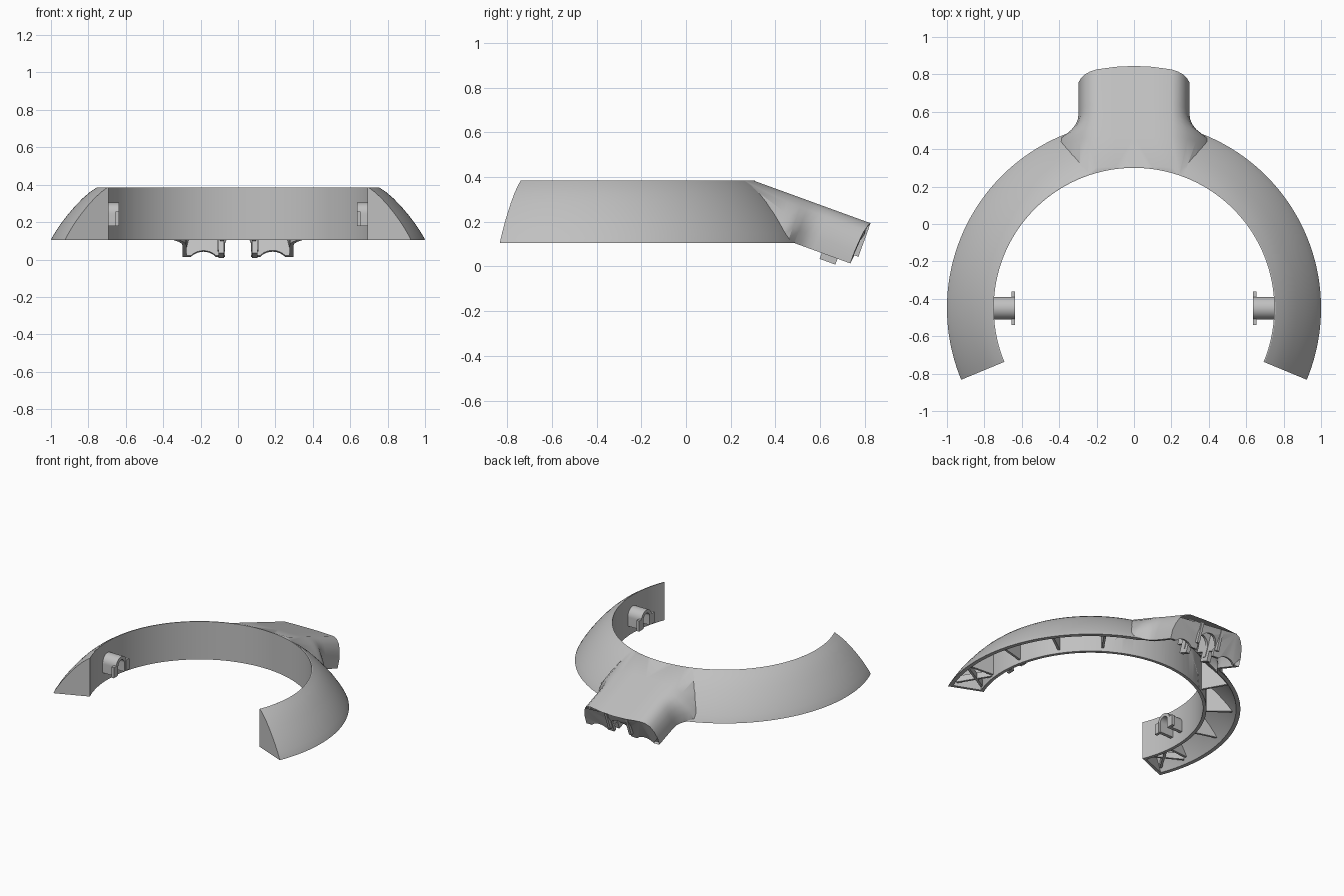
import bpy, bmesh, math
from mathutils import Vector

cube = bpy.data.objects.get("Cube")
if cube:
    bpy.data.objects.remove(cube, do_unlink=True)

grey = bpy.data.materials.new("light_grey_plastic")
grey.use_nodes = True
grey.diffuse_color = (0.53, 0.53, 0.53, 1)
grey.node_tree.nodes["Principled BSDF"].inputs["Base Color"].default_value = (0.53, 0.53, 0.53, 1)

CY = -0.45                      # ring centre along y
TILT = math.radians(20)         # downward slope of the neck


def loft(name, loops):
    """Closed solid through a row of equal-length loops, capped at both ends."""
    bm = bmesh.new()
    rows = [[bm.verts.new(p) for p in loop] for loop in loops]
    n = len(rows[0])
    for a, b in zip(rows, rows[1:]):
        for i in range(n):
            j = (i + 1) % n
            bm.faces.new((a[i], a[j], b[j], b[i]))
    bm.faces.new(rows[0])
    bm.faces.new(rows[-1])
    bmesh.ops.recalc_face_normals(bm, faces=bm.faces)
    mesh = bpy.data.meshes.new(name)
    bm.to_mesh(mesh)
    bm.free()
    obj = bpy.data.objects.new(name, mesh)
    bpy.context.collection.objects.link(obj)
    mesh.materials.append(grey)
    return obj


def combine(target, other, operation):
    """Apply a boolean and discard the second solid."""
    mod = target.modifiers.new("bool", 'BOOLEAN')
    mod.operation, mod.object, mod.solver = operation, other, 'EXACT'
    bpy.context.view_layer.objects.active = target
    bpy.ops.object.modifier_apply(modifier=mod.name)
    bpy.data.objects.remove(other, do_unlink=True)


def smooth(obj):
    bpy.ops.object.select_all(action='DESELECT')
    obj.select_set(True)
    bpy.context.view_layer.objects.active = obj
    bpy.ops.object.shade_smooth_by_angle(angle=math.radians(30))


def polar(r, deg, z):
    a = math.radians(deg)
    return Vector((r * math.cos(a), CY + r * math.sin(a), z))


def sweep(name, profile, start, end, steps=120):
    angles = [start + (end - start) * i / steps for i in range(steps + 1)]
    return loft(name, [[polar(r, a, z) for r, z in profile] for a in angles])


def tilted(x, t, h):
    """Point in the neck's sloping frame: t along it, h above its top."""
    c, s = math.cos(TILT), math.sin(TILT)
    return Vector((x, 0.30 + t * c + h * s, 0.385 - t * s + h * c))


def tilted_box(name, x0, x1, t0, t1, h0, h1):
    return loft(name, [[tilted(x, t, h) for x, h in
                        ((x0, h0), (x1, h0), (x1, h1), (x0, h1))] for t in (t0, t1)])


def tilted_rod(name, x, h, r, t0, t1):
    ring = [math.tau * i / 32 for i in range(32)]
    return loft(name, [[tilted(x + r * math.cos(a), t, h + r * math.sin(a)) for a in ring]
                       for t in (t0, t1)])


def hole(r):
    ring = [360 * i / 192 for i in range(192)]
    return loft("hole_cutter", [[polar(r, a, z) for a in ring] for z in (-0.3, 0.7)])


def neck(name, inset, t_start, t_end, floor):
    half = [(0.2, 0), (0.235, -0.012), (0.265, -0.04), (0.285, -0.085), (0.297, -0.14), (0.297, floor)]
    loops = []
    for t in (t_start, 0.18, 0.21, 0.24, 0.27, 0.3, 0.33, 0.36, t_end):
        flare = min(0.11, 8 * max(0, 0.35 - t) ** 2)
        side = []
        for x, h in half:
            w = x - inset + flare * min(1, -h / 0.2)
            side.append((w, h if h == floor else h - inset))
        section = side[::-1] + [(x, side[0][1]) for x in (0.1, 0, -0.1)] + [(-x, h) for x, h in side]
        bow = 0.5 if t == t_end else 0
        loops.append([tilted(x, t - bow * x * x, h) for x, h in section])
    return loft(name, loops)


# Outer body: open ring with a sloping neck at the back
outer_curve = [(0.756, 0.385), (0.79, 0.362), (0.83, 0.328), (0.87, 0.287), (0.91, 0.24),
               (0.945, 0.195), (0.975, 0.15), (0.993, 0.12), (1.0, 0.105)]
shell = sweep("ring_shell", [(0.75, 0.105), (0.75, 0.385)] + outer_curve, -22.5, 202.5)
stem = neck("neck", 0, -0.04, 0.58, -0.2)
combine(stem, hole(0.7515), 'DIFFERENCE')
lid = loft("lid_cutter", [[(x, y, z) for x, y in ((-1, -1), (1, -1), (1, 1), (-1, 1))]
                          for z in (0.3845, 0.8)])
combine(stem, lid, 'DIFFERENCE')
combine(shell, stem, 'UNION')

# Hollow underside
ceiling = [(r - 0.019, z - 0.019) for r, z in outer_curve[2:]]
cavity = sweep("ring_cavity", [(0.773, 0.05), (0.773, 0.363), (0.775, 0.363)] + ceiling
               + [(0.978, 0.05)], -21.2, 201.2)
combine(shell, cavity, 'DIFFERENCE')
neck_cavity = neck("neck_cavity", 0.021, 0.0, 0.552, -0.32)
combine(neck_cavity, hole(0.7715), 'DIFFERENCE')
combine(shell, neck_cavity, 'DIFFERENCE')

# Notch for a cable and shallow scoops in the neck's end wall
combine(shell, tilted_rod("notch_cutter", 0, -0.135, 0.07, 0.5, 0.7), 'DIFFERENCE')
combine(shell, tilted_box("slot_cutter", -0.069, 0.069, 0.5, 0.7, -0.3, -0.135), 'DIFFERENCE')
for s in (-1, 1):
    combine(shell, tilted_rod("scoop_cutter", s * 0.185, -0.26, 0.09, 0.5, 0.7), 'DIFFERENCE')
smooth(shell)

# Arched cable saddle inside the neck
arch = tilted_box("cable_saddle", -0.11, 0.11, 0.425, 0.45, -0.2, -0.015)
combine(arch, tilted_rod("arch_cutter", 0, -0.135, 0.072, 0.3, 0.6), 'DIFFERENCE')
combine(arch, tilted_box("gap_cutter", -0.071, 0.071, 0.3, 0.6, -0.3, -0.135), 'DIFFERENCE')
smooth(arch)


def radial_rib(name, deg):
    edge = [(0.762, 0.13), (0.762, 0.37)] + [(r - 0.01, z - 0.01) for r, z in outer_curve[1:7]]
    side = polar(1, deg + 90, 0) - Vector((0, CY, 0))
    return loft(name, [[polar(r, deg, z) + side * d for r, z in edge] for d in (-0.008, 0.008)])


def beam(name, a, b, z0, z1):
    side = (b - a).cross(Vector((0, 0, 1))).normalized() * 0.008
    return loft(name, [[Vector((p.x, p.y, z)) + side * k for k in (-1, 1) for z in
                        ((z0, z1) if k < 0 else (z1, z0))] for p in (a, b)])


for s, label in ((1, "left"), (-1, "right")):
    def at(deg):
        return deg if s > 0 else 180 - deg

    # Stiffening ribs and cross bracing near the open end
    for i, deg in enumerate((-8, 12, 34, 56)):
        radial_rib(f"{label}_rib_{i + 1}", at(deg))
    for i, (d0, d1) in enumerate(((-20.5, -9), (-9, -20.5))):
        beam(f"{label}_brace_{i + 1}", polar(0.77, at(d0), 0), polar(0.95, at(d1), 0), 0.125, 0.17)

    # Hooked pivot pin on the inner wall
    fan = [math.pi * i / 20 for i in range(21)]
    pin = [(0.06, 0.18)] + [(0.06 * math.cos(a), 0.245 + 0.06 * math.sin(a)) for a in fan] + [(-0.06, 0.18)]
    pin += [(-0.036, 0.18)] + [(0.036 * math.cos(a), 0.245 + 0.036 * math.sin(a))
                               for a in reversed(fan)] + [(0.036, 0.18)]
    smooth(loft(f"{label}_pivot_pin", [[(s * x, CY + y, z) for y, z in pin] for x in (0.637, 0.762)]))
    for side in (-1, 1):
        wing = ((0.05, 0.18), (0.09, 0.18), (0.09, 0.258), (0.05, 0.258))
        loft(f"{label}_pin_wing", [[(s * x, CY + side * y, z) for y, z in wing] for x in (0.635, 0.655)])

    # Guide walls and clips under the neck
    tilted_box(f"{label}_neck_guide", s * 0.075, s * 0.095, 0.34, 0.56, -0.16, -0.015)
    tilted_box(f"{label}_neck_clip", s * 0.075, s * 0.105, 0.4, 0.475, -0.228, -0.1)
